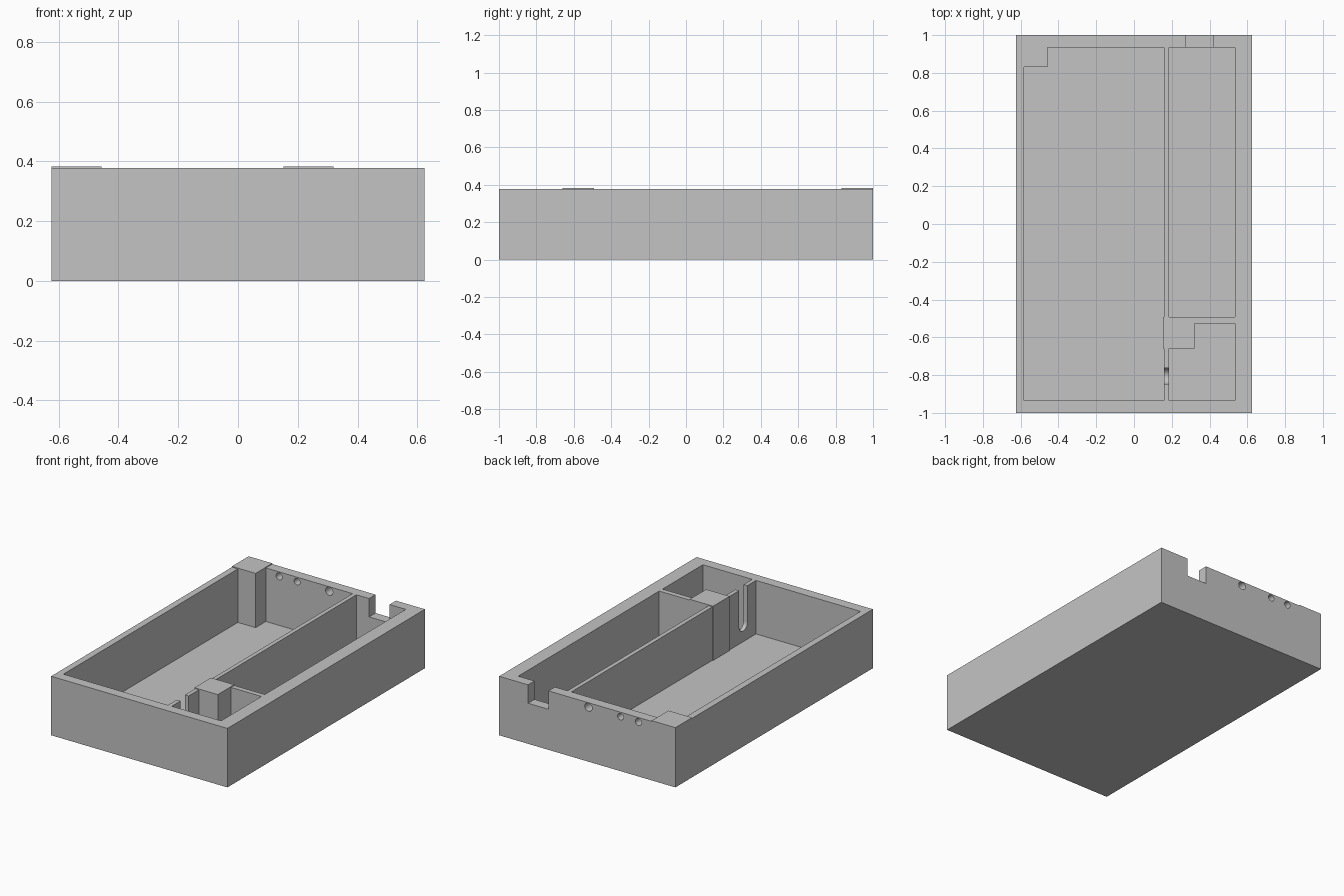
import bpy
import bmesh
from math import radians
from mathutils import Matrix, Vector

cube = bpy.data.objects.get("Cube")
if cube:
    bpy.data.objects.remove(cube, do_unlink=True)

WIDTH, LENGTH, TOP, CAP_TOP, FLOOR = 1.25, 2.0, 0.378, 0.383, 0.035
HALF = WIDTH / 2
ABOVE = 0.5

grey = bpy.data.materials.new("plain grey")
grey.use_nodes = True
grey.diffuse_color = (0.55, 0.55, 0.55, 1)
grey.node_tree.nodes["Principled BSDF"].inputs["Base Color"].default_value = grey.diffuse_color


def finish(name, bm):
    bmesh.ops.recalc_face_normals(bm, faces=bm.faces)
    mesh = bpy.data.meshes.new(name)
    bm.to_mesh(mesh)
    bm.free()
    mesh.materials.append(grey)
    obj = bpy.data.objects.new(name, mesh)
    bpy.context.collection.objects.link(obj)
    return obj


def prism(name, outline, z0, z1):
    bm = bmesh.new()
    face = bm.faces.new([bm.verts.new((x, y, z0)) for x, y in outline])
    grown = bmesh.ops.extrude_face_region(bm, geom=[face])["geom"]
    bmesh.ops.translate(bm, vec=(0, 0, z1 - z0),
                        verts=[v for v in grown if isinstance(v, bmesh.types.BMVert)])
    return finish(name, bm)


def box(name, x0, x1, y0, y1, z0, z1):
    return prism(name, [(x0, y0), (x1, y0), (x1, y1), (x0, y1)], z0, z1)


def rod(name, centre, axis, radius, length):
    turn = Vector((0, 0, 1)).rotation_difference(Vector(axis)).to_matrix().to_4x4()
    bm = bmesh.new()
    bmesh.ops.create_cone(bm, cap_ends=True, segments=32, radius1=radius, radius2=radius,
                          depth=length, matrix=Matrix.Translation(centre) @ turn)
    return finish(name, bm)


# Solid tray body
tray = box("tray", -HALF, HALF, -LENGTH / 2, LENGTH / 2, 0, TOP)

# Compartments, with corners left solid for the two posts
back, front = 0.935, -0.935
main_x0, main_x1, side_x0, side_x1 = -0.583, 0.158, 0.185, 0.535
bulge_x, post_x1, post_y0, post_y1 = 0.153, 0.319, -0.66, -0.493
corner_x, corner_y = -0.457, 0.831

cutters = [
    prism("main_pocket", [
        (main_x0, front), (main_x1, front), (main_x1, post_y0), (bulge_x, post_y0),
        (bulge_x, post_y1), (main_x1, post_y1), (main_x1, back), (corner_x, back),
        (corner_x, corner_y), (main_x0, corner_y)], FLOOR, ABOVE),
    box("long_side_pocket", side_x0, side_x1, post_y1, back, FLOOR, ABOVE),
    prism("small_side_pocket", [
        (side_x0, front), (side_x1, front), (side_x1, -0.526), (post_x1, -0.526),
        (post_x1, post_y0), (side_x0, post_y0)], FLOOR, ABOVE),
    # Cable notch in the back wall
    box("back_notch", 0.275, 0.42, 0.9, 1.1, 0.26, ABOVE),
]

# Round-bottomed slot through the divider
slot_y, slot_r, slot_z = -0.805, 0.042, 0.145
cutters += [
    box("slot_cutter", 0.14, 0.2, slot_y - slot_r, slot_y + slot_r, slot_z, ABOVE),
    rod("slot_round_cutter", (0.17, slot_y, slot_z), (1, 0, 0), slot_r, 0.06),
]

# Round holes through the back wall
for x, radius in [(-0.008, 0.026), (-0.236, 0.021), (-0.363, 0.022)]:
    cutters.append(rod("hole_cutter", (x, 0.97, 0.349), (0, 1, 0), radius, 0.2))

bpy.ops.object.select_all(action="DESELECT")
bpy.context.view_layer.objects.active = tray
tray.select_set(True)
for cutter in cutters:
    cutter.hide_render = True
    cut = tray.modifiers.new(cutter.name, "BOOLEAN")
    cut.operation = "DIFFERENCE"
    cut.solver = "EXACT"
    cut.object = cutter
    bpy.ops.object.modifier_apply(modifier=cut.name)
    bpy.data.objects.remove(cutter, do_unlink=True)
bpy.ops.object.shade_smooth_by_angle(angle=radians(30))

# Slightly raised post tops
box("corner_post_cap", -HALF, corner_x, corner_y, LENGTH / 2, TOP - 0.002, CAP_TOP)
box("divider_post_cap", bulge_x, post_x1, post_y0, post_y1, TOP - 0.002, CAP_TOP)
